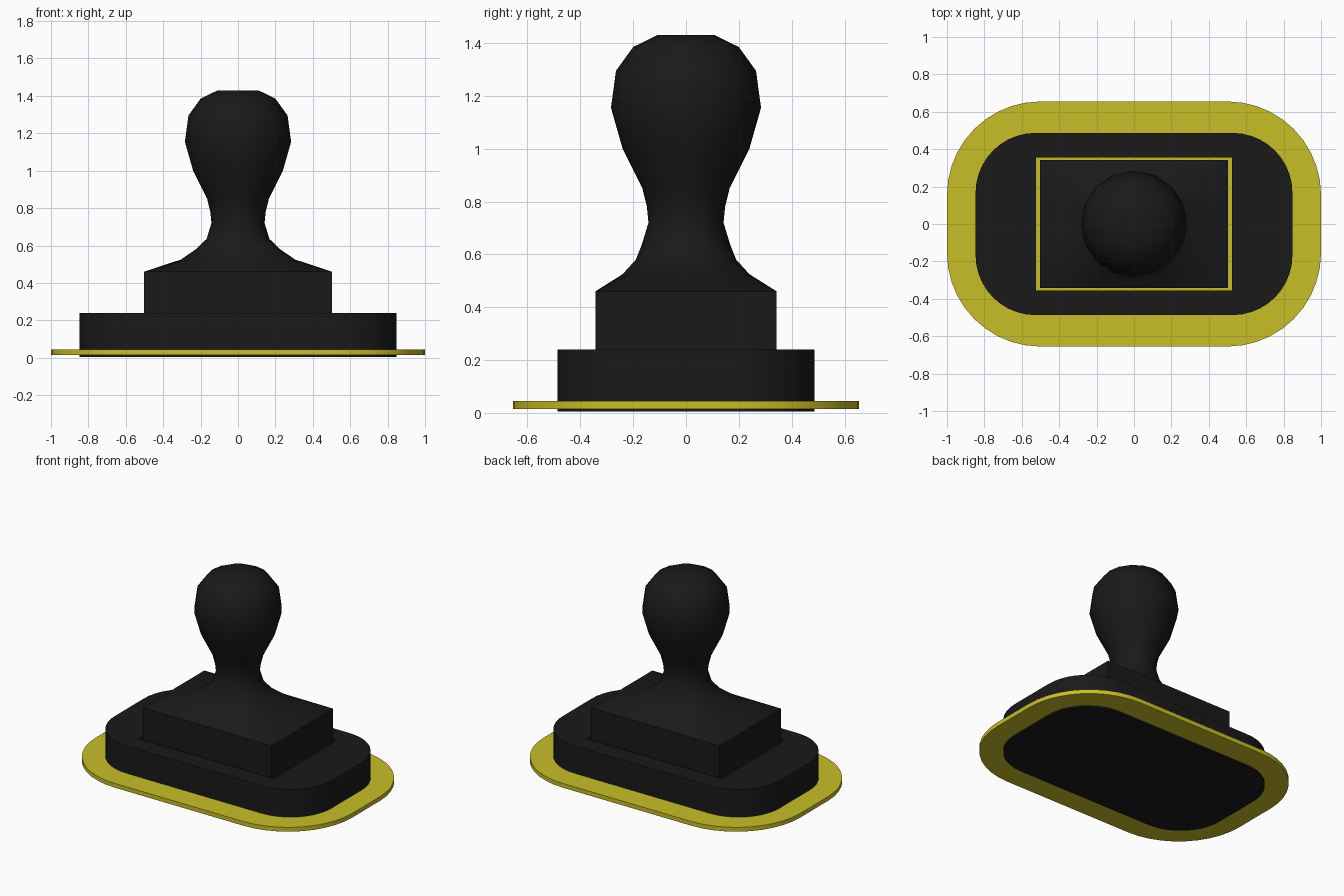
import bpy, bmesh
from math import sin, cos, pi

if "Cube" in bpy.data.objects:
    bpy.data.objects.remove(bpy.data.objects["Cube"])


def material(name, rgb):
    m = bpy.data.materials.new(name)
    m.diffuse_color = (*rgb, 1)
    m.use_nodes = True
    m.node_tree.nodes["Principled BSDF"].inputs["Base Color"].default_value = m.diffuse_color
    return m


BLACK = material("black_rubber", (0.01, 0.01, 0.01))
YELLOW = material("yellow_plastic", (0.58, 0.52, 0.02))


def rounded_rect(hx, hy, r, seg=10):
    pts = []
    for i, (sx, sy) in enumerate([(1, 1), (-1, 1), (-1, -1), (1, -1)]):
        for k in range(seg + 1):
            a = (i + k / seg) * pi / 2
            pts.append((sx * (hx - r) + r * cos(a), sy * (hy - r) + r * sin(a)))
    return pts


def finish(bm, name, mat):
    bmesh.ops.recalc_face_normals(bm, faces=bm.faces)
    me = bpy.data.meshes.new(name)
    bm.to_mesh(me)
    bm.free()
    me.materials.append(mat)
    ob = bpy.data.objects.new(name, me)
    bpy.context.collection.objects.link(ob)
    bpy.ops.object.select_all(action='DESELECT')
    ob.select_set(True)
    bpy.context.view_layer.objects.active = ob
    bpy.ops.object.shade_smooth_by_angle(angle=pi / 6)
    return ob


def slab(name, outline, z0, z1, mat, hole=None):
    """Extrude an outline, optionally with a hole through it."""
    bm = bmesh.new()
    edges = []
    for loop in [outline] + ([hole] if hole else []):
        vs = [bm.verts.new((x, y, z0)) for x, y in loop]
        edges += [bm.edges.new((vs[i - 1], vs[i])) for i in range(len(vs))]
    if hole:
        bmesh.ops.triangle_fill(bm, edges=edges, use_beauty=True)
    else:
        bm.faces.new(list(bm.verts))
    ext = bmesh.ops.extrude_face_region(bm, geom=list(bm.faces), use_keep_orig=True)
    for v in ext["geom"]:
        if isinstance(v, bmesh.types.BMVert):
            v.co.z = z1
    return finish(bm, name, mat)


def loft(name, sections, n, mat):
    """Sections (z, half x, half y, roundness): 0 is a rectangle, 1 an ellipse."""
    bm = bmesh.new()
    rings = []
    for z, hx, hy, t in sections:
        ring = []
        for i in range(n):
            c, s = cos(2 * pi * i / n), sin(2 * pi * i / n)
            k = t + (1 - t) / max(abs(c), abs(s))
            ring.append(bm.verts.new((hx * c * k, hy * s * k, z)))
        rings.append(ring)
    for a, b in zip(rings, rings[1:]):
        for i in range(n):
            j = (i + 1) % n
            bm.faces.new((a[i], a[j], b[j], b[i]))
    bm.faces.new(rings[0])
    bm.faces.new(rings[-1])
    return finish(bm, name, mat)


# Stamping pad, yellow flange plate and socketed base
body = rounded_rect(0.847, 0.487, 0.32)
slab("stamp_pad", body, 0.005, 0.015, BLACK)
slab("flange_plate", rounded_rect(1.0, 0.655, 0.5), 0.015, 0.045, YELLOW)
socket = [(0.525, 0.355), (-0.525, 0.355), (-0.525, -0.355), (0.525, -0.355)]
slab("base_body", body, 0.045, 0.24, BLACK, socket)

# Block that sits in the socket, flowing up into the knob
loft("handle", [
    (0.045, 0.503, 0.343, 0), (0.46, 0.503, 0.343, 0),
    (0.525, 0.305, 0.24, 0.4), (0.58, 0.225, 0.19, 0.75),
    (0.635, 0.168, 0.168, 1), (0.72, 0.142, 0.142, 1),
    (0.78, 0.148, 0.148, 1), (0.85, 0.165, 0.165, 1),
    (1.0, 0.24, 0.24, 1), (1.155, 0.284, 0.284, 1),
    (1.295, 0.265, 0.265, 1), (1.385, 0.2, 0.2, 1),
    (1.43, 0.108, 0.108, 1)], 16, BLACK)
